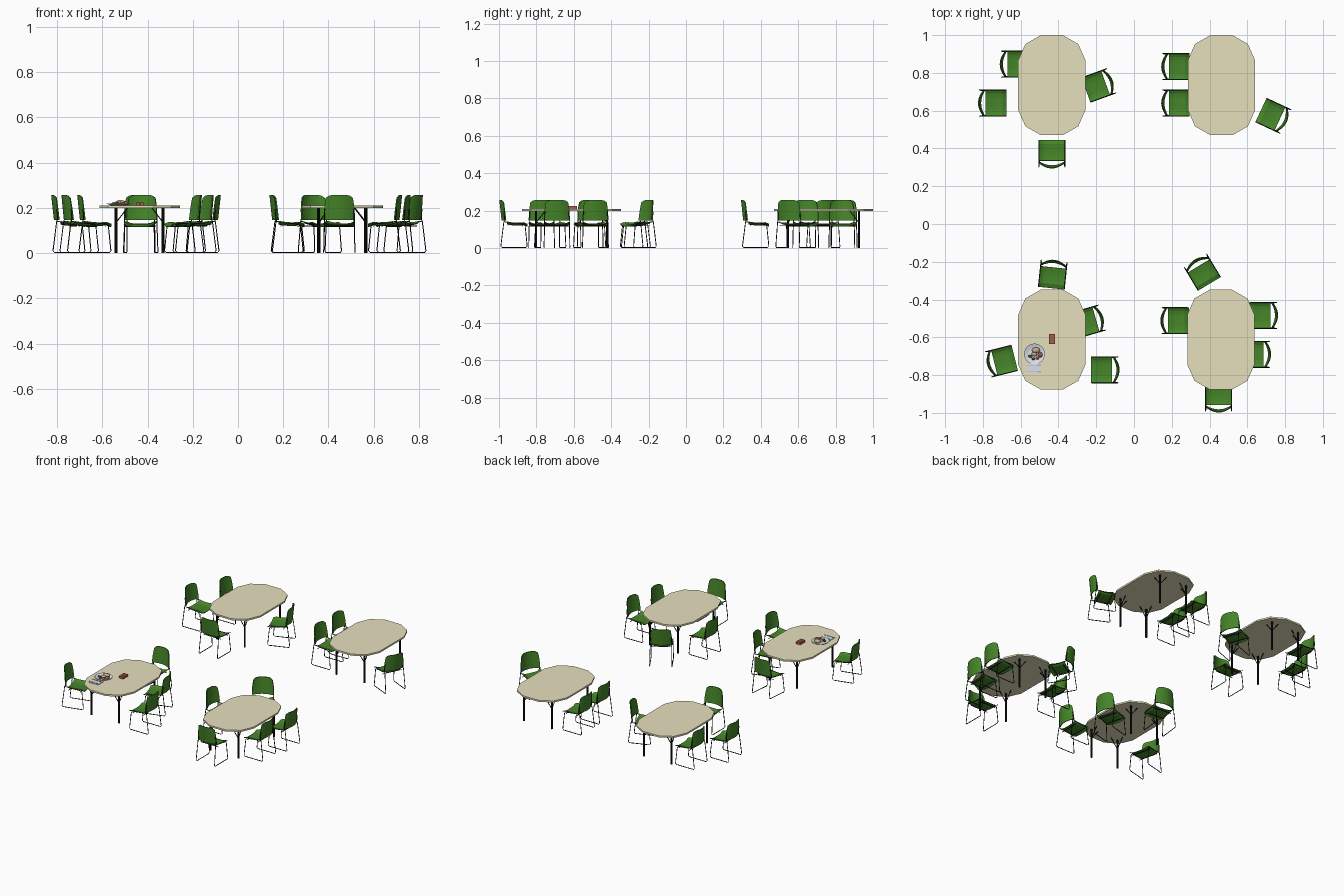
import bpy, bmesh, math
from mathutils import Vector, Matrix

if "Cube" in bpy.data.objects:
    bpy.data.objects.remove(bpy.data.objects["Cube"])


def mat(name, r, g, b):
    m = bpy.data.materials.new(name)
    m.diffuse_color = (r, g, b, 1)
    m.use_nodes = True
    m.node_tree.nodes["Principled BSDF"].inputs["Base Color"].default_value = m.diffuse_color
    return m


GREEN = mat("chair green", 0.06, 0.235, 0.022)
BLACK = mat("frame black", 0.006, 0.006, 0.006)
BEIGE = mat("table beige", 0.79, 0.74, 0.51)
WHITE = mat("china pale grey", 0.78, 0.81, 0.87)
RED = mat("brick red", 0.38, 0.11, 0.075)
LEAF = mat("leaf dark green", 0.03, 0.11, 0.02)
TAN = mat("food tan", 0.6, 0.42, 0.27)
STEEL = mat("steel grey", 0.45, 0.47, 0.52)


def place(name, mesh, loc=(0, 0, 0), rot=0.0):
    o = bpy.data.objects.new(name, mesh)
    o.location = loc
    o.rotation_euler[2] = rot
    bpy.context.collection.objects.link(o)
    return o


def finish(bm, name, m, smooth=False):
    bmesh.ops.recalc_face_normals(bm, faces=bm.faces)
    for f in bm.faces:
        f.smooth = smooth
    me = bpy.data.meshes.new(name)
    bm.to_mesh(me)
    bm.free()
    me.materials.append(m)
    return me


def tube(bm, pts, r, n=6):
    """Sweep an n-sided section along a polyline."""
    pts = [Vector(p) for p in pts]
    rings = []
    for i, p in enumerate(pts):
        d = (pts[min(i + 1, len(pts) - 1)] - pts[max(i - 1, 0)]).normalized()
        q = d.to_track_quat('Z', 'Y')
        rings.append([bm.verts.new(p + q @ Vector((r * math.cos(t), r * math.sin(t), 0)))
                      for t in [2 * math.pi * k / n for k in range(n)]])
    for a, b in zip(rings, rings[1:]):
        # align section twist before bridging
        s = min(range(n), key=lambda s: sum((a[k].co - b[(k + s) % n].co).length for k in range(n)))
        b[:] = b[s:] + b[:s]
        for k in range(n):
            bm.faces.new((a[k], a[(k + 1) % n], b[(k + 1) % n], b[k]))
    bm.faces.new(rings[0])
    bm.faces.new(rings[-1])


def shell(name, fn, nu, nv, thick, m):
    """Curved sheet from a function of u in -1..1 and v in 0..1, given thickness."""
    bm = bmesh.new()
    g = [[bm.verts.new(fn(-1 + 2 * i / nu, j / nv)) for i in range(nu + 1)] for j in range(nv + 1)]
    for j in range(nv):
        for i in range(nu):
            bm.faces.new((g[j][i], g[j][i + 1], g[j + 1][i + 1], g[j + 1][i]))
    bmesh.ops.recalc_face_normals(bm, faces=bm.faces)
    bmesh.ops.solidify(bm, geom=bm.faces[:], thickness=thick)
    return finish(bm, name, m)


def box(bm, c, s):
    bmesh.ops.create_cube(bm, size=1, matrix=Matrix.Translation(c) @ Matrix.Diagonal((*s, 1)))


# --- chair parts (facing +y) ---
seat = shell("seat", lambda u, v: (
    u * 0.067, -0.055 + 0.11 * v,
    0.124 + 0.012 * u ** 4 + 0.006 * (2 * v - 1) ** 2 - 0.012 * max(0, v - 0.8) / 0.2),
    8, 10, 0.004, GREEN)


def back_fn(u, v):
    z = 0.146 + 0.110 * v - 0.012 * v * v * max(0, (abs(u) - 0.6) / 0.4) ** 2
    return (u * (0.069 - 0.009 * v * v), -0.063 - 0.012 * v - 0.021 * (1 - u * u), z)


back = shell("backrest", back_fn, 10, 6, 0.005, GREEN)

bm = bmesh.new()
for s in (-1, 1):
    # sled loop on each side, then backrest upright
    a, b = s * 0.066, s * 0.069
    tube(bm, [(s * 0.064, -0.071, 0.195), (a, -0.067, 0.152), (a, -0.072, 0.138), (b, -0.088, 0.010),
              (b, -0.082, 0.003), (b, 0.046, 0.003), (b, 0.053, 0.010), (a, 0.042, 0.118),
              (a, 0.034, 0.128), (a, -0.02, 0.133), (a, -0.068, 0.140)], 0.0023)
for y, z in ((0.03, 0.118), (-0.045, 0.120)):
    tube(bm, [(-0.066, y, z), (0.066, y, z)], 0.002)
frame = finish(bm, "chair_frame", BLACK)

# --- chairs: x, y, facing angle in degrees ---
CHAIRS = [
    (-0.615, 0.846, 0), (-0.73, 0.64, 0), (-0.435, 0.39, 90), (-0.203, 0.728, 200),
    (0.24, 0.833, 0), (0.24, 0.64, 0), (0.722, 0.58, 155),
    (-0.432, -0.285, 264), (-0.255, -0.52, 196), (-0.172, -0.772, 180), (-0.685, -0.722, 14),
    (0.235, -0.512, 0), (0.371, -0.27, 301), (0.667, -0.484, 180), (0.63, -0.69, 180),
    (0.448, -0.902, 90)]
for x, y, ang in CHAIRS:
    for part in (seat, back, frame):
        place(part.name, part, (x, y, 0), math.radians(ang - 90))

# --- table parts ---
bm = bmesh.new()
q = [(0.178, 0.132), (0.14, 0.218), (0.058, 0.265)]
out = q + [(-x, y) for x, y in q[::-1]] + [(-x, -y) for x, y in q] + [(x, -y) for x, y in q[::-1]]
f = bm.faces.new([bm.verts.new((x, y, 0.199)) for x, y in out])
ext = bmesh.ops.extrude_face_region(bm, geom=[f])
bmesh.ops.translate(bm, vec=(0, 0, 0.011), verts=[v for v in ext["geom"] if isinstance(v, bmesh.types.BMVert)])
top = finish(bm, "table_top", BEIGE)

bm = bmesh.new()
for sx in (-1, 1):
    for sy in (-1, 1):
        x, y = sx * 0.104, sy * 0.19
        tube(bm, [(x, y, 0), (x, y, 0.2)], 0.0062, 8)
        # two inward braces
        tube(bm, [(x, y, 0.135), (x - sx * 0.05, y, 0.2)], 0.0026)
        tube(bm, [(x, y, 0.135), (x, y - sy * 0.05, 0.2)], 0.0026)
legs = finish(bm, "table_legs", BLACK)

for x, y in ((-0.435, 0.735), (0.463, 0.735), (-0.435, -0.612), (0.46, -0.612)):
    place("table_top", top, (x, y, 0))
    place("table_legs", legs, (x, y, 0))

# --- meal on the front left table ---
Z = 0.21
bm = bmesh.new()
prof = [(0.0, 0.001), (0.032, 0.001), (0.055, 0.008), (0.055, 0.01), (0.034, 0.004), (0.0, 0.004)]
vs = [bm.verts.new((r, 0, z)) for r, z in prof]
es = [bm.edges.new(p) for p in zip(vs, vs[1:])]
bmesh.ops.spin(bm, geom=vs + es, axis=(0, 0, 1), cent=(0, 0, 0), angle=2 * math.pi, steps=24)
bmesh.ops.remove_doubles(bm, verts=bm.verts, dist=1e-5)
PX, PY = -0.527, -0.688
place("plate", finish(bm, "plate", WHITE), (PX, PY, Z))


def lump(name, m, blobs):
    bm = bmesh.new()
    for x, y, z, rx, ry, rz in blobs:
        bmesh.ops.create_uvsphere(bm, u_segments=8, v_segments=5, radius=1,
                                  matrix=Matrix.Translation((x, y, z)) @ Matrix.Diagonal((rx, ry, rz, 1)))
    place(name, finish(bm, name, m, True), (PX, PY, Z))


lump("bread", TAN, [(0.008, 0.02, 0.012, 0.024, 0.016, 0.013), (0.0, 0.0, 0.01, 0.016, 0.014, 0.009)])
lump("meat", RED, [(0.03, -0.004, 0.01, 0.013, 0.016, 0.009), (0.016, -0.022, 0.009, 0.010, 0.008, 0.007)])
lump("greens", LEAF, [(-0.022, -0.012, 0.009, 0.012, 0.008, 0.006), (-0.006, -0.026, 0.009, 0.010, 0.007, 0.006)])

# napkin with cutlery
bm = bmesh.new()
box(bm, (0, 0, 0.0015), (0.07, 0.055, 0.003))
place("napkin", finish(bm, "napkin", WHITE), (-0.53, -0.765, Z))
bm = bmesh.new()
for y in (-0.017, 0.017):
    box(bm, (0, y, 0.004), (0.076, 0.003, 0.002))
    box(bm, (0.03, y, 0.004), (0.016, 0.007, 0.002))
place("cutlery", finish(bm, "cutlery", STEEL), (-0.53, -0.765, Z))

# condiment jars, two by three
bm = bmesh.new()
for i in (-1, 1):
    for j in (-1, 0, 1):
        box(bm, (i * 0.0085, j * 0.018, 0.007), (0.016, 0.017, 0.014))
place("jars", finish(bm, "jars", RED), (-0.434, -0.608, Z))
